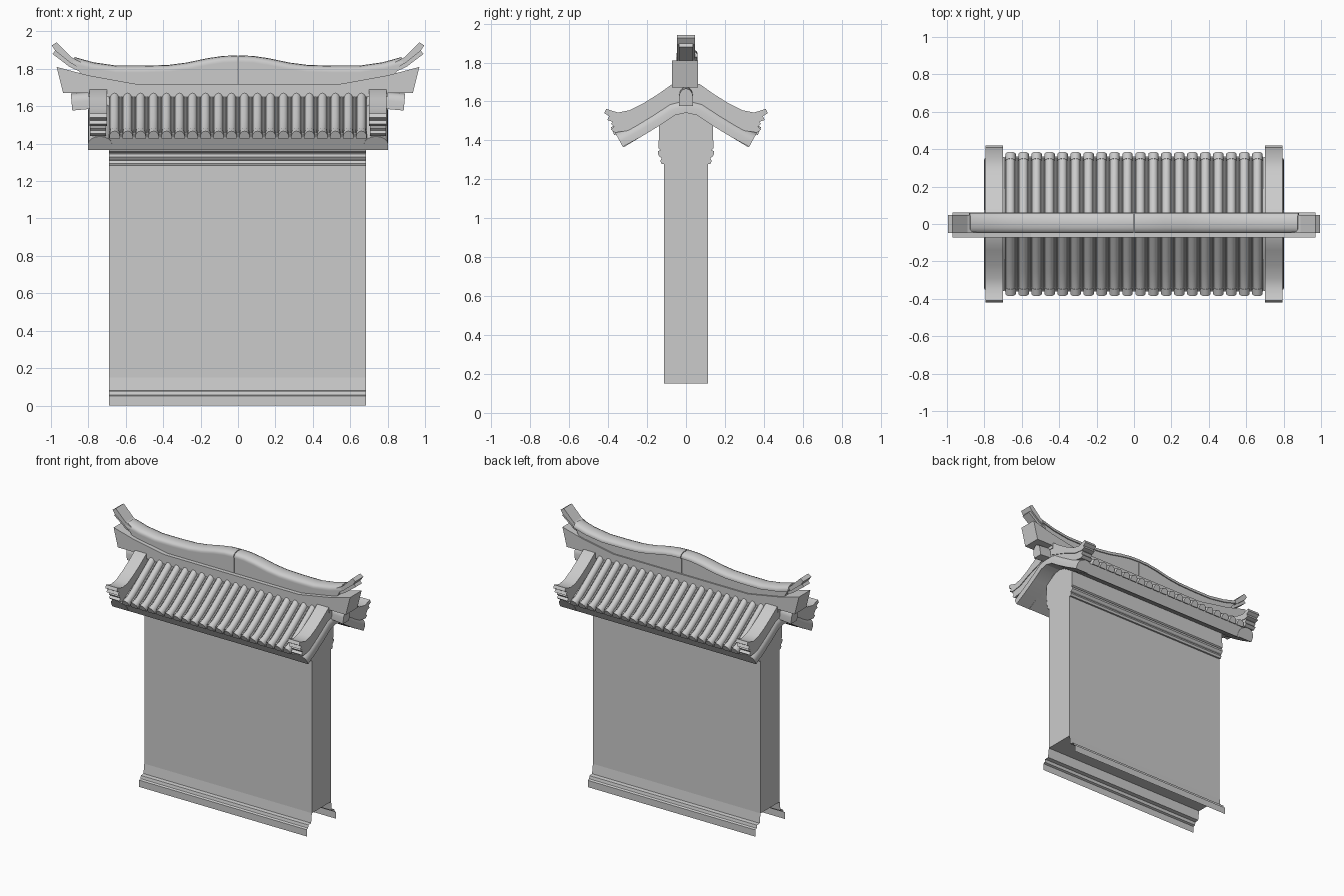
import bpy, bmesh
from math import sin, cos, pi
from mathutils import Vector

if "Cube" in bpy.data.objects:
    bpy.data.objects.remove(bpy.data.objects["Cube"])


def finish(name, bm, mirror=(), smooth=False):
    bmesh.ops.recalc_face_normals(bm, faces=bm.faces)
    me = bpy.data.meshes.new(name)
    bm.to_mesh(me)
    bm.free()
    ob = bpy.data.objects.new(name, me)
    bpy.context.collection.objects.link(ob)
    if mirror:
        m = ob.modifiers.new("mirror", "MIRROR")
        m.use_axis = ["x" in mirror, "y" in mirror, False]
        m.use_mirror_merge = False
    if smooth:
        bpy.ops.object.select_all(action="DESELECT")
        ob.select_set(True)
        bpy.context.view_layer.objects.active = ob
        bpy.ops.object.shade_smooth_by_angle(angle=0.7)
    return ob


def extrude(name, pts, axis, a, b, closed=True, mirror=(), smooth=False):
    """Extrude a side profile along x (y,z points) or y (x,z points)."""
    bm = bmesh.new()
    place = (lambda p, t: (t, p[0], p[1])) if axis == "x" else (lambda p, t: (p[0], t, p[1]))
    r0 = [bm.verts.new(place(p, a)) for p in pts]
    r1 = [bm.verts.new(place(p, b)) for p in pts]
    n = len(pts)
    for i in range(n if closed else n - 1):
        j = (i + 1) % n
        bm.faces.new((r0[i], r0[j], r1[j], r1[i]))
    if closed:
        bm.faces.new(r0)
        bm.faces.new(r1)
    return finish(name, bm, mirror, smooth)


def sweep(bm, path, section, plane, shift=0.0):
    """Sweep (sideways, normal) section points along a path in the yz or xz plane."""
    rings = []
    for i, p in enumerate(path):
        t = (Vector(path[min(i + 1, len(path) - 1)]) - Vector(path[max(i - 1, 0)])).normalized()
        nx, nz = -t.y, t.x
        ring = []
        for s, h in section:
            u, z = p[0] + nx * h, p[1] + nz * h
            ring.append(bm.verts.new((shift + s, u, z) if plane == "yz" else (u, shift + s, z)))
        rings.append(ring)
    n = len(section)
    for a, b in zip(rings, rings[1:]):
        for i in range(n):
            bm.faces.new((a[i], a[(i + 1) % n], b[(i + 1) % n], b[i]))
    bm.faces.new(rings[0])
    bm.faces.new(rings[-1])


def arch(w, h, n=6, low=0.0):
    return [(w * cos(pi * i / n), h * sin(pi * i / n)) for i in range(n + 1)] + ([(-w, -low), (w, -low)] if low else [])


# Wall slab
extrude("wall", [(-.1125, .15), (.1125, .15), (.1125, 1.40), (-.1125, 1.40)], "x", -.69, .685)

# Stepped skirting sheets, front and back
extrude("base_moulding", [(.1125, .15), (.122, .08), (.152, .077), (.157, .056), (.172, .05), (.172, 0)],
        "x", -.69, .685, closed=False, mirror="y")

# Cornice under the eaves
extrude("cornice", [(.11, 1.28), (.125, 1.28), (.132, 1.295), (.125, 1.31), (.135, 1.315), (.145, 1.33),
                    (.143, 1.345), (.13, 1.35), (.142, 1.36), (.142, 1.40), (.11, 1.40)],
        "x", -.69, .685, mirror="y")
extrude("wall_head", [(-.14, 1.39), (.14, 1.39), (.14, 1.50), (0, 1.60), (-.14, 1.50)], "x", -.69, .685)

# Sloping roof bed
extrude("roof_bed", [(0, 1.66), (.07, 1.64), (.2, 1.545), (.3, 1.475), (.36, 1.44), (.32, 1.365),
                     (.22, 1.425), (.14, 1.475), (0, 1.56)], "x", -.69, .69, mirror="y")

# Round tiles with narrow joints between them
slope = [(.04, 1.66), (.14, 1.588), (.24, 1.517), (.31, 1.471), (.35, 1.451)]
bm = bmesh.new()
for i in range(20):
    x = -.66 + i * 1.32 / 19
    sweep(bm, slope, arch(.025, .027, 6, .012), "yz", x)
    # Raised eave tip of each tile
    sweep(bm, [(.338, 1.456), (.374, 1.440)], arch(.028, .03, 6, .014), "yz", x)
finish("round_tiles", bm, "y", True)
bm = bmesh.new()
for i in range(19):
    sweep(bm, slope, arch(.008, .012, 4, .01), "yz", -.66 + (i + .5) * 1.32 / 19)
finish("tile_joints", bm, "y", True)

# Upturned verge ridges at both gable ends
extrude("verge_ridge", [(.0, 1.70), (.07, 1.69), (.14, 1.64), (.22, 1.59), (.29, 1.555), (.35, 1.543),
                        (.41, 1.562), (.42, 1.54), (.395, 1.525), (.405, 1.505), (.375, 1.495), (.30, 1.505),
                        (.2, 1.55), (0, 1.62)], "x", .70, .795, mirror="xy", smooth=True)
# Stepped core below the verge ridge
extrude("verge_core", [(0, 1.64), (.2, 1.56), (.31, 1.515), (.372, 1.50), (.385, 1.485), (.37, 1.47),
                       (.385, 1.455), (.365, 1.44), (.3, 1.45), (.14, 1.53), (0, 1.58)],
        "x", .705, .79, mirror="xy", smooth=True)
# Half-round verge tile hanging below
bm = bmesh.new()
sweep(bm, [(0, 1.575), (.07, 1.558), (.15, 1.505), (.24, 1.45), (.34, 1.395)],
      arch(.065, .05, 8, .032), "yz", .738)
finish("verge_tile", bm, "xy", True)

# Main ridge beam with flared ends
extrude("ridge_beam", [(0, 1.65), (.80, 1.65), (.80, 1.672), (.935, 1.672), (.97, 1.81), (.80, 1.765),
                       (.55, 1.72), (0, 1.72)], "y", -.072, .062, mirror="x")
# Upper ridge web following the wave
wave = [(.002, 1.848), (.08, 1.845), (.16, 1.833), (.27, 1.81), (.37, 1.797), (.5, 1.793), (.65, 1.793),
        (.78, 1.812), (.88, 1.84)]
extrude("ridge_web", wave + [(.84, 1.77), (.78, 1.74), (.55, 1.71), (.002, 1.71)],
        "y", -.042, .052, mirror="x")
# Rounded cap on the ridge
bm = bmesh.new()
sweep(bm, wave, arch(.054, .024, 6, .012), "xz", .006)
finish("ridge_cap", bm, "x", True)

# Forked ridge tips
extrude("ridge_tip_upper", [(.84, 1.835), (.89, 1.862), (.97, 1.942), (.995, 1.925), (.975, 1.895), (.90, 1.835),
                            (.86, 1.81)], "y", -.047, .047, mirror="x")
extrude("ridge_tip_lower", [(.80, 1.765), (.86, 1.825), (.90, 1.845), (.975, 1.90), (.992, 1.88), (.90, 1.81)],
        "y", -.035, .035, mirror="x")

# Half-round tiles jutting out below the ridge ends
bm = bmesh.new()
sweep(bm, [(.66, 1.63), (.80, 1.63), (.89, 1.622)], arch(.036, .045, 6, .045), "xz")
finish("ridge_end_tile", bm, "x", True)
